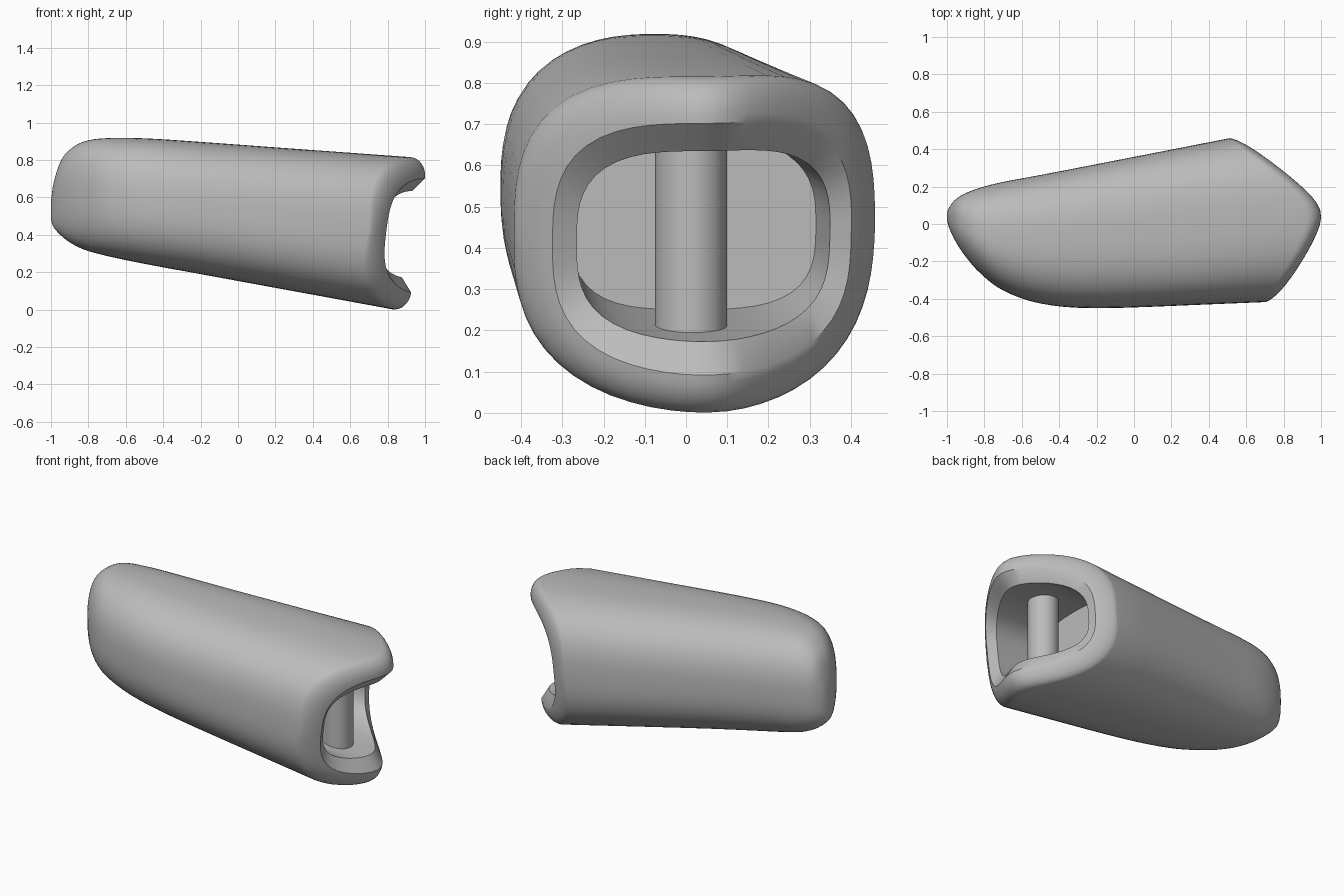
import bpy, bmesh, math

if "Cube" in bpy.data.objects:
    bpy.data.objects.remove(bpy.data.objects["Cube"])

grey = bpy.data.materials.new("grey")
grey.use_nodes = True
grey.diffuse_color = (0.5, 0.5, 0.5, 1)
grey.node_tree.nodes["Principled BSDF"].inputs["Base Color"].default_value = (0.5, 0.5, 0.5, 1)

SIDES = 64
# Stations along the body: x, y low, y high, z low, z high
STATIONS = [
    (-1, .02, .06, .48, .58),
    (-.985, -.03, .095, .44, .68),
    (-.95, -.1, .135, .4, .79),
    (-.9, -.175, .165, .36, .855),
    (-.82, -.265, .195, .32, .9),
    (-.7, -.355, .225, .287, .917),
    (-.5, -.425, .262, .245, .916),
    (-.2, -.45, .32, .19, .897),
    (.4, -.43, .437, .08, .853),
    (1, -.405, .555, -.03, .81),
]
CAVITY_BACK = 0.45


def spline(p, q, r, s, t):
    """Smooth station between q and r."""
    return [b + t / 2 * (c - a + t * (2 * a - 5 * b + 4 * c - d + t * (3 * (b - c) + d - a)))
            for a, b, c, d in zip(p, q, r, s)]


def straight_station(x):
    """Station on the straight front half of the body."""
    low, high = STATIONS[-2:]
    f = (x - low[0]) / (high[0] - low[0])
    return [a + (b - a) * f for a, b in zip(low, high)]


def section_point(angle, station, inset=0):
    """Point on the rounded-square section of a station."""
    x, y0, y1, z0, z1 = station
    c, s = math.cos(angle), math.sin(angle)
    n = 2.7 + .3 * x if s > 0 else 2.6 + 4 * inset
    r = (abs(c) ** n + abs(s) ** n) ** (-1 / n)
    side = .88 if c > 0 else 1
    y = (y0 + y1) / 2 + ((y1 - y0) / 2 - inset * side) * c * r
    z = (z0 + z1) / 2 + ((z1 - z0) / 2 - inset * 1.2) * s * r
    return x, y, z


def mouth(y, z):
    """Pointed, leaning front face: x for a given y and z."""
    a = 1.204 - 1.33 * y
    b = 1.049 + .63 * y
    tip = (a + b) / 2 - math.hypot((a - b) / 2, .1)
    return tip - .12 * (.75 - z)


def mouth_point(angle, depth, inset):
    """Point at a depth behind the front face, on the inset section."""
    x = .7
    for _ in range(12):
        _, y, z = section_point(angle, straight_station(x), inset)
        x = (x + mouth(y, z) - depth) / 2
    return section_point(angle, straight_station(x), inset)


def finish(bm, name, angle=30):
    bmesh.ops.recalc_face_normals(bm, faces=bm.faces)
    mesh = bpy.data.meshes.new(name)
    bm.to_mesh(mesh)
    bm.free()
    mesh.materials.append(grey)
    obj = bpy.data.objects.new(name, mesh)
    bpy.context.collection.objects.link(obj)
    bpy.ops.object.select_all(action='DESELECT')
    obj.select_set(True)
    bpy.context.view_layer.objects.active = obj
    bpy.ops.object.shade_smooth_by_angle(angle=math.radians(angle))


# Hollow shell: closed rounded back
angles = [2 * math.pi * i / SIDES for i in range(SIDES)]
body = []
for k in range(len(STATIONS) - 2):
    around = [STATIONS[max(k + j, 0)] for j in (-1, 0, 1, 2)]
    body += [spline(*around, t / 4) for t in range(4)]
body = [station for station in body if station[0] < .3]
rings = [[section_point(a, station) for a in angles] for station in body]

# Rounded lip, shallower at the sides than at top and bottom
LIP, STEPS = .09, 8
for i in range(STEPS + 1):
    t = math.pi / 2 * i / STEPS
    depth, inset = LIP * (1 - math.sin(t)), LIP * (1 - math.cos(t))
    rings.append([mouth_point(a, depth * (.4 + .6 * abs(math.sin(a))), inset) for a in angles])

# Chamfer and cavity
rings.append([mouth_point(a, .06, .15) for a in angles])
rings.append([section_point(a, straight_station(CAVITY_BACK), .15) for a in angles])

bm = bmesh.new()
loops = [[bm.verts.new(p) for p in ring] for ring in rings]
for lower, upper in zip(loops, loops[1:]):
    for i in range(SIDES):
        j = (i + 1) % SIDES
        bm.faces.new((lower[i], lower[j], upper[j], upper[i]))
bm.faces.new(loops[0])
bm.faces.new(loops[-1])
finish(bm, "hollow_shell", 36)

# Upright pin across the cavity
bm = bmesh.new()
bmesh.ops.create_cone(bm, cap_ends=True, segments=32, radius1=.087, radius2=.087, depth=.53)
bmesh.ops.translate(bm, verts=bm.verts, vec=(.67, .012, .43))
finish(bm, "cross_pin")
